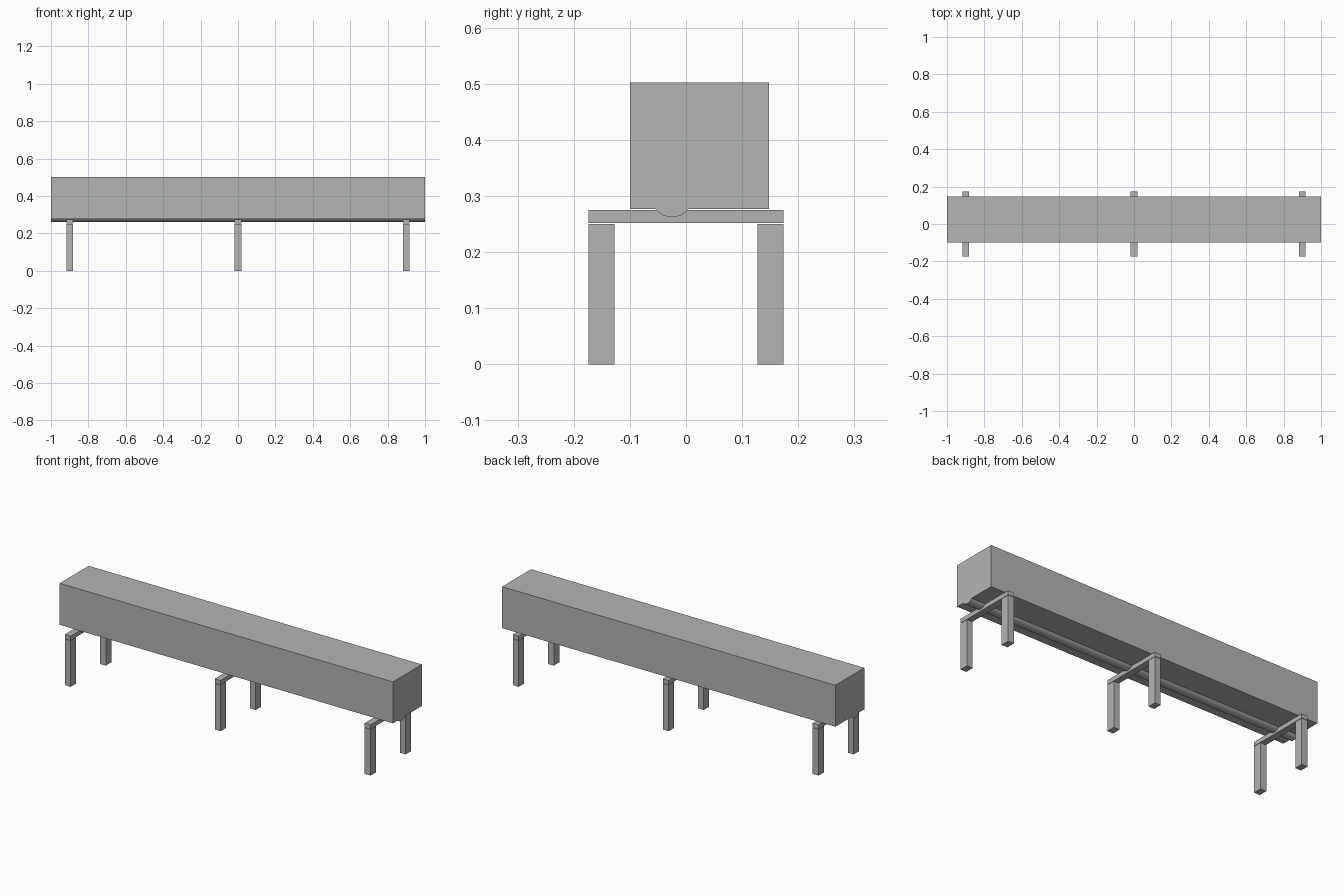
import bpy, bmesh, math

if "Cube" in bpy.data.objects:
    bpy.data.objects.remove(bpy.data.objects["Cube"])

grey = bpy.data.materials.new("light_grey")
grey.use_nodes = True
colour = (0.45, 0.46, 0.455, 1)
grey.diffuse_color = colour
grey.node_tree.nodes["Principled BSDF"].inputs["Base Color"].default_value = colour


def finish(name, bm):
    bmesh.ops.recalc_face_normals(bm, faces=bm.faces)
    mesh = bpy.data.meshes.new(name)
    bm.to_mesh(mesh)
    bm.free()
    mesh.materials.append(grey)
    obj = bpy.data.objects.new(name, mesh)
    bpy.context.collection.objects.link(obj)
    return obj


def box(name, low, high):
    bm = bmesh.new()
    bmesh.ops.create_cube(bm, size=1)
    for v in bm.verts:
        v.co = [a + (c + 0.5) * (b - a) for a, b, c in zip(low, high, v.co)]
    return finish(name, bm)


# Long body: rectangular section with a shallow rounded rib underneath
bottom, top, front, back = 0.277, 0.502, -0.1, 0.148
rib_y, rib_half, rib_depth, steps = -0.025, 0.03, 0.015, 8
radius = (rib_half ** 2 + rib_depth ** 2) / (2 * rib_depth)
sweep = math.asin(rib_half / radius)
profile = [(front, top), (front, bottom)]
for i in range(steps + 1):
    a = sweep * (2 * i / steps - 1)
    profile.append((rib_y + radius * math.sin(a),
                    bottom - rib_depth + radius * (1 - math.cos(a))))
profile += [(back, bottom), (back, top)]

bm = bmesh.new()
end = bm.faces.new([bm.verts.new((-1, y, z)) for y, z in profile])
extruded = bmesh.ops.extrude_face_region(bm, geom=[end], use_keep_orig=True)
bmesh.ops.translate(bm, vec=(2, 0, 0),
                    verts=[g for g in extruded["geom"] if isinstance(g, bmesh.types.BMVert)])
finish("long_body", bm)

# Three trestles: a cross beam resting on a front and a back leg
half_x, half_y, leg_depth = 0.0175, 0.174, 0.047
for side, x in (("right", -0.9), ("middle", 0), ("left", 0.9)):
    x0, x1 = x - half_x, x + half_x
    box(side + "_cross_beam", (x0, -half_y, 0.252), (x1, half_y, 0.275))
    box(side + "_front_leg", (x0, -half_y, 0), (x1, leg_depth - half_y, 0.25))
    box(side + "_back_leg", (x0, half_y - leg_depth, 0), (x1, half_y, 0.25))
